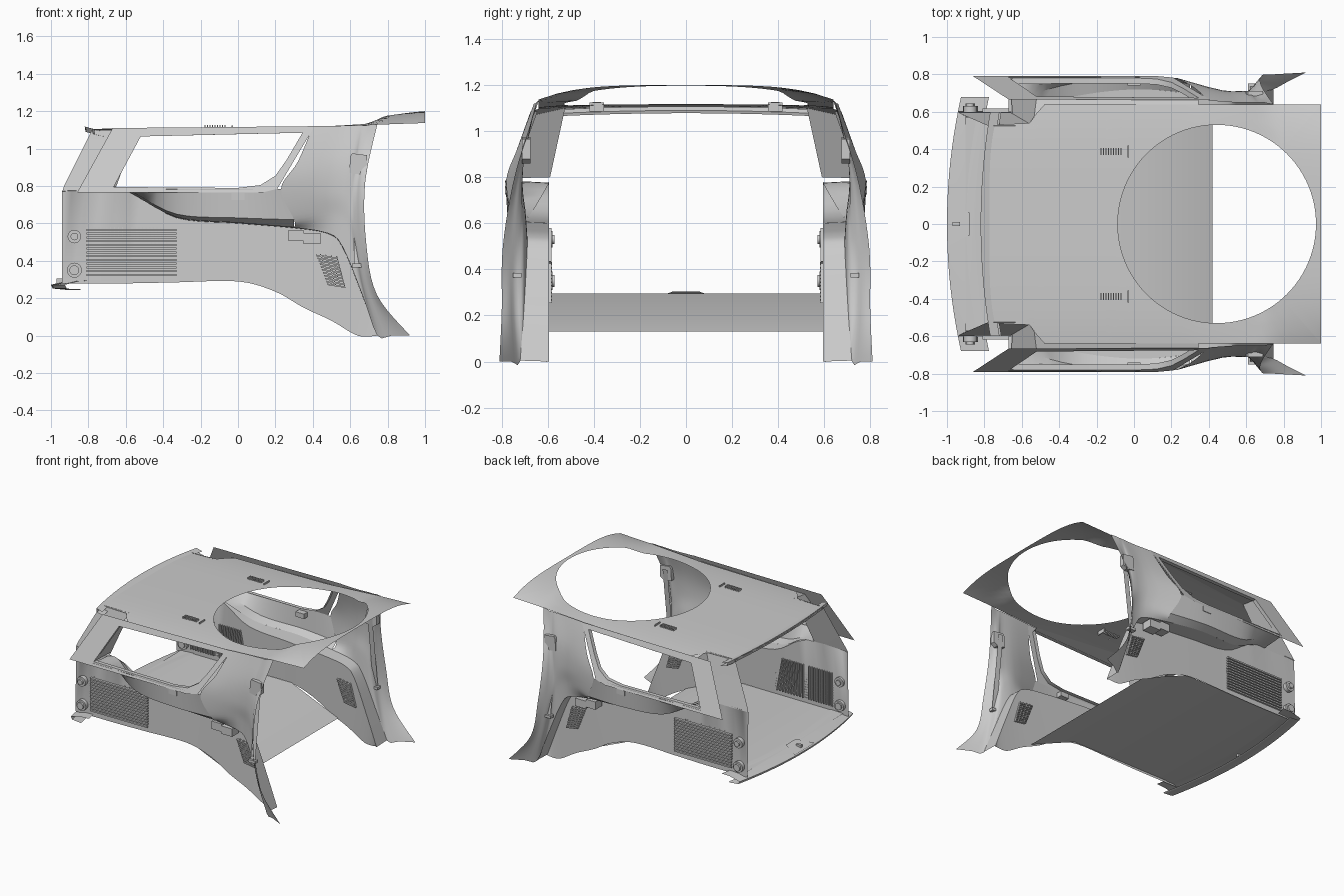
import bpy, bmesh
from math import sin, cos, pi, atan2, floor
from mathutils import Vector as V

if "Cube" in bpy.data.objects:
    bpy.data.objects.remove(bpy.data.objects["Cube"])


def spline(pts, k):
    # Catmull-Rom resample, k steps per segment (k=1 keeps the raw points)
    p = [V(q) for q in pts]
    if k == 1:
        return p
    out = []
    for i in range(len(p) - 1):
        a, b, c, d = p[max(i - 1, 0)], p[i], p[i + 1], p[min(i + 2, len(p) - 1)]
        for j in range(k):
            t = j / k
            out.append(0.5 * (2 * b + (c - a) * t + (2 * a - 5 * b + 4 * c - d) * t * t
                              + (3 * b - a - 3 * c + d) * t ** 3))
    return out + [p[-1]]


def finish(name, bm, mirror):
    bmesh.ops.remove_doubles(bm, verts=bm.verts, dist=1e-4)
    bmesh.ops.recalc_face_normals(bm, faces=bm.faces)
    me = bpy.data.meshes.new(name)
    bm.to_mesh(me)
    bm.free()
    ob = bpy.data.objects.new(name, me)
    bpy.context.collection.objects.link(ob)
    if mirror:
        m = ob.modifiers.new("Mirror", 'MIRROR')
        m.use_axis = (False, True, False)
        m.use_mirror_merge = False
    return ob


def loft(name, rows, k=1, kc=1, mirror=True):
    # k: smoothing along each row, kc: smoothing across rows
    rows = [spline(r, k) for r in rows]
    cols = [spline(c, kc) for c in zip(*rows)]
    bm = bmesh.new()
    g = [[bm.verts.new(p) for p in c] for c in cols]
    for a, b in zip(g, g[1:]):
        for i in range(len(a) - 1):
            bm.faces.new((a[i], a[i + 1], b[i + 1], b[i]))
    return finish(name, bm, mirror)


def prism(name, polys, y0, y1, mirror=True):
    # extrude x-z polygons along y
    bm = bmesh.new()
    for poly in polys:
        a = [bm.verts.new((x, y0, z)) for x, z in poly]
        b = [bm.verts.new((x, y1, z)) for x, z in poly]
        n = len(a)
        bm.faces.new(a)
        bm.faces.new(b[::-1])
        for i in range(n):
            bm.faces.new((a[i], b[i], b[(i + 1) % n], a[(i + 1) % n]))
    return finish(name, bm, mirror)


def rect(x0, x1, z0, z1):
    return [(x0, z0), (x1, z0), (x1, z1), (x0, z1)]


def disc(x, z, r, n=20):
    return [(x + r * cos(2 * pi * i / n), z + r * sin(2 * pi * i / n)) for i in range(n)]


def bars(quad, n, fill=0.55):
    # n strips across a quad given bottom-left, bottom-right, top-right, top-left
    a, b, c, d = [V(q) for q in quad]
    out = []
    for i in range(n):
        t, u = i / n, (i + fill) / n
        out.append([a.lerp(d, t), b.lerp(c, t), b.lerp(c, u), a.lerp(d, u)])
    return out


def interp(x, pts):
    if x <= pts[0][0]:
        return pts[0][1]
    for (a, u), (b, v) in zip(pts, pts[1:]):
        if x <= b:
            return u + (v - u) * (x - a) / (b - a)
    return pts[-1][1]


# Lower side trim with the step out at its shoulder
base = [(-.94, .28), (-.58, .28), (-.33, .285), (0, .29), (.2, .235), (.35, .15), (.5, .08), (.64, 0), (.745, 0)]
top = [(-.94, .77), (-.58, .765), (-.33, .63), (0, .6), (.3, .575), (.48, .545), (.56, .47), (.67, .2), (.745, 0)]
outs = [.6, .6, .68, .72, .7, .69, .69, .705, .72]
loft("lower_side_trim", [[(x, .605, z) for x, z in base], [(x, .595, z) for x, z in top],
                         [(x, y, z + .004) for (x, z), y in zip(top, outs)]], 5)

# Recessed shelf below the window
loft("window_shelf", [
    [(-.67, .6, .77), (-.58, .6, .765), (-.33, .68, .634), (0, .72, .604), (.3, .7, .579)],
    [(-.67, .69, .777), (-.57, .69, .77), (-.33, .75, .65), (0, .775, .63), (.3, .75, .62)],
    [(-.67, .785, .785), (-.55, .785, .785), (-.33, .785, .785), (0, .785, .785), (.23, .78, .785)]], 5)

# Front pillar flaring out to the door edge and foot
loft("front_pillar", [
    [(.3, .7, .578), (.3, .75, .62), (.23, .78, .785), (.32, .73, .93), (.4, .66, 1.12)],
    [(.48, .69, .548), (.48, .7, .65), (.47, .715, .77), (.5, .7, .93), (.54, .65, 1.122)],
    [(.56, .69, .474), (.58, .7, .6), (.59, .712, .75), (.61, .7, .93), (.64, .65, 1.125)],
    [(.67, .705, .204), (.63, .71, .42), (.615, .715, .62), (.625, .705, .86), (.665, .65, 1.125)],
    [(.745, .72, 0), (.675, .74, .25), (.64, .74, .5), (.64, .715, .82), (.69, .65, 1.125)],
    [(.82, .76, 0), (.71, .768, .24), (.66, .765, .5), (.655, .728, .82), (.715, .645, 1.13)],
    [(.92, .81, 0), (.742, .8, .22), (.685, .795, .5), (.68, .74, .82), (.745, .64, 1.13)]], 6, 3)

# Rear pillar
loft("rear_pillar", [[(-.94, .597, .77), (-.66, .597, .77)], [(-.93, .59, .8), (-.65, .59, .8)],
                     [(-.78, .525, 1.1), (-.54, .525, 1.1)]])

# Window frame: flat sloping ring with an inward return
fy = lambda z: .79 - (z - .765) * .36
outer = [(-.86, .765), (-.3, .765), (0, .765), (.13, .765), (.21, .785), (.29, .92), (.41, 1.12), (-.1, 1.115), (-.67, 1.11)]
inner = [(-.665, .795), (-.3, .792), (0, .79), (.12, .805), (.2, .855), (.26, .94), (.345, 1.085), (-.1, 1.075), (-.52, 1.065)]
ring = lambda pts, d: [(x, fy(z) - d, z) for x, z in pts + pts[:1]]
loft("window_frame", [ring(outer, 0), ring(inner, 0), ring(inner, .03)])
loft("window_rear_return", [[(-.665, fy(.795), .795), (-.52, fy(1.065), 1.065)],
                            [(-.65, .59, .8), (-.54, .525, 1.1)]])
loft("window_header", [[(-.52, fy(1.065), 1.065), (.345, fy(1.085), 1.085)],
                       [(-.54, .525, 1.1), (-.45, .63, 1.095), ][:1] + [(.345, .63, 1.1)]])


# Headliner: crowned sheet with a round opening
def roof(x, y):
    zc = interp(x, [(-.82, 1.105), (.3, 1.12), (.68, 1.135), (.72, 1.15), (.78, 1.182), (1, 1.2)])
    ze = interp(x, [(-.82, 1.085), (.3, 1.1), (.7, 1.125), (1, 1.135)])
    return V((x, y, zc - (zc - ze) * min(abs(y) / .645, 1) ** 4))


cx, rad, x0, x1, w = .443, .53, -.15, 1.0, .64
angs = [2 * pi * i / 96 for i in range(96)]
angs += [atan2(sy * w, ex - cx) % (2 * pi) for sy in (1, -1) for ex in (x0, x1)]
angs.sort()
bm = bmesh.new()
spokes = []
for a in angs:
    c, s = cos(a), sin(a)
    far = min(((x1 if c > 0 else x0) - cx) / c if abs(c) > 1e-6 else 9, w / abs(s) if abs(s) > 1e-6 else 9)
    spokes.append([bm.verts.new(roof(cx + c * r, s * r)) for r in [rad + (far - rad) * j / 8 for j in range(9)]])
for p, q in zip(spokes, spokes[1:] + spokes[:1]):
    for j in range(8):
        bm.faces.new((p[j], p[j + 1], q[j + 1], q[j]))
finish("headliner_front", bm, False)

rows = []
for i in range(17):
    u = i / 16
    hw = interp(-.82 + .67 * u, [(-.8, .53), (-.56, .54), (-.5, .64), (-.15, .64)])
    r = []
    for j in range(25):
        y = hw * (j / 12 - 1)
        xr = -.82 + .04 * (y / .53) ** 2 * (1 - u) ** 2
        r.append(roof(xr + (x0 - xr) * u, y))
    rows.append(r)
loft("headliner_rear", rows, mirror=False)

# Rear roof edge bar
ys = [-.6 + .05 * i for i in range(25)]
arc = lambda dx, z: [(-.82 + dx + .04 * (y / .53) ** 2, y, z - .015 * (y / .6) ** 2) for y in ys]
loft("rear_roof_bar", [arc(.05, 1.105), arc(0, 1.118), arc(.005, 1.09), arc(.06, 1.078)], mirror=False)

# Load floor with its sloping front, and the curved sill behind it
loft("load_floor", [[(x, y, z) for x, z in ((-.9, .293), (.03, .295), (.42, .13))] for y in (-.6, .6)], mirror=False)
ys = [-.68 + .068 * i for i in range(21)]
sill = lambda dx, z: [(-1 + dx + .075 * (y / .68) ** 2, y, z) for y in ys]
loft("rear_sill", [sill(.15, .295), sill(.08, .292), sill(0, .272), sill(.01, .252), sill(.08, .245),
                   sill(.09, .25)], mirror=False)
loft("sill_latch_recess", [[(-.995, -.12, .28), (-.88, -.06, .303)], [(-.995, .12, .28), (-.88, .06, .303)]], mirror=False)
prism("latch", [rect(-.97, -.93, .27, .305)], -.01, .01, False)

# Rear side grille, slats outside and mesh panels inside
prism("grille_slats", bars(rect(-.81, -.33, .32, .58), 13), .6, .618)
prism("grille_mesh", bars([(-.81, .58), (-.81, .33), (-.6, .33), (-.6, .58)], 10, .3)
      + bars([(-.57, .58), (-.57, .33), (-.33, .33), (-.38, .58)], 10, .3), .583, .6)

# Slanted air vent
vent = [(.48, .27), (.575, .255), (.53, .425), (.415, .44)]
prism("air_vent_slats", bars(vent, 11), .582, .616)
prism("air_vent_ribs", bars(vent[1:] + vent[:1], 4, .2), .585, .612)

# Round sockets, cup bracket, shelf box, belt guide
prism("round_sockets", [disc(-.875, .53, .036), disc(-.875, .35, .04)], .58, .63)
prism("socket_cores", [disc(-.875, .53, .02), disc(-.875, .35, .026)], .57, .645)
prism("cup_bracket", [rect(.27, .35, .505, .565), rect(.35, .44, .49, .55)], .62, .7)
prism("shelf_box", [rect(-.035, .035, .725, .762)], .74, .785)
prism("belt_guide", [[(.595, .87), (.66, .86), (.69, .88), (.69, .965), (.61, .975), (.6, .96)]], .675, .712)
loft("belt_strap", [[(.62, .662, .95), (.62, .735, .38)], [(.66, .662, .95), (.66, .735, .38)]])
prism("belt_anchor", [rect(.61, .67, .365, .385)], .715, .75)

# Roof vents
prism("roof_vents", bars([(-.18, 1.105), (-.18, 1.125), (-.06, 1.126), (-.06, 1.105)], 9), .37, .405)
prism("roof_hooks", [rect(-.035, -.028, 1.085, 1.124)], .355, .42)

bpy.ops.object.select_all(action='SELECT')
bpy.context.view_layer.objects.active = bpy.context.selected_objects[0]
bpy.ops.object.shade_smooth_by_angle(angle=.6)
